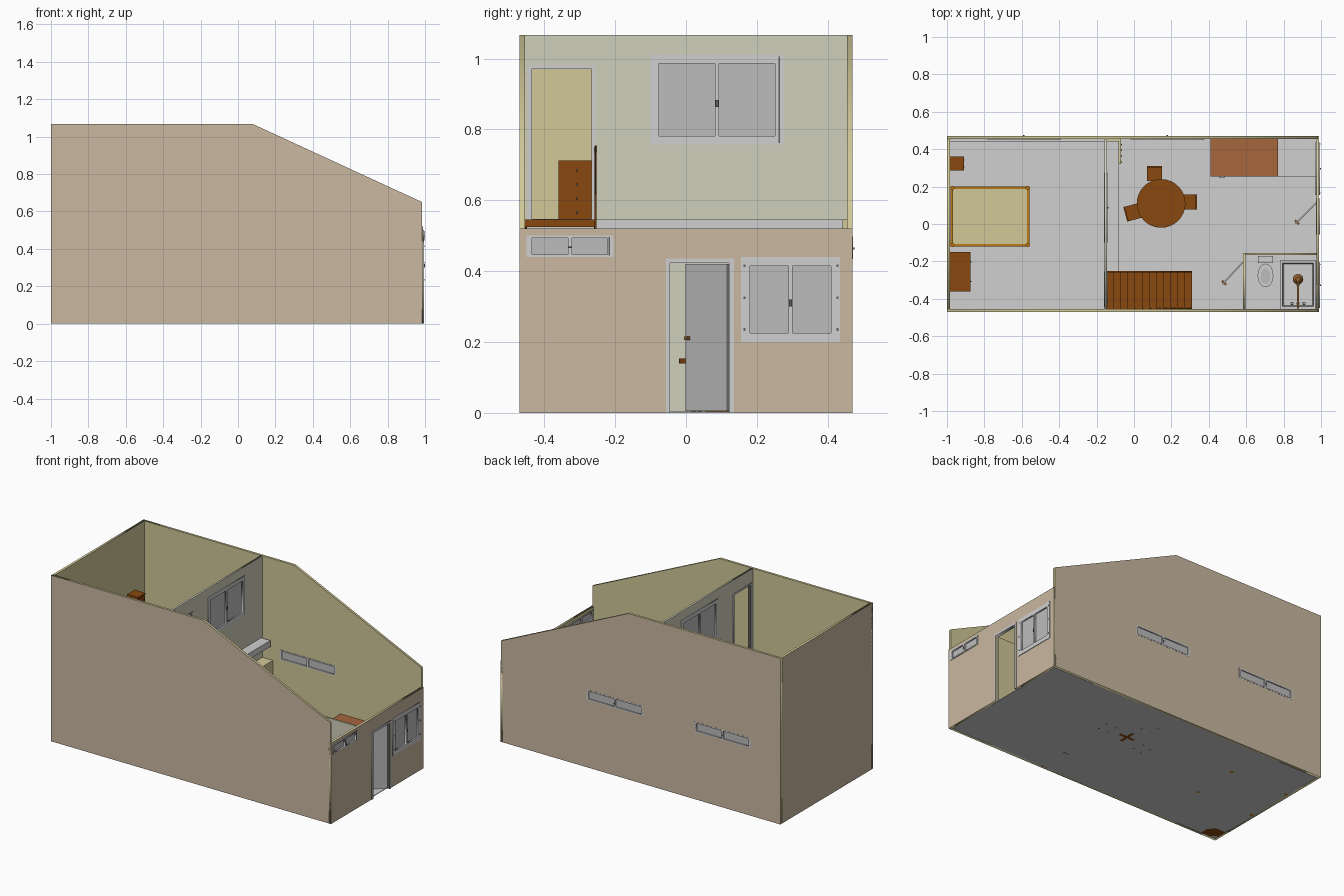
import bpy, bmesh, math
from mathutils import Matrix, Vector

if "Cube" in bpy.data.objects:
    bpy.data.objects.remove(bpy.data.objects["Cube"])


def mat(name, r, g, b):
    lin = lambda c: (c / 255 / 12.92) if c < 10 else ((c / 255 + 0.055) / 1.055) ** 2.4
    m = bpy.data.materials.new(name)
    m.diffuse_color = (lin(r), lin(g), lin(b), 1)
    m.use_nodes = True
    m.node_tree.nodes["Principled BSDF"].inputs["Base Color"].default_value = m.diffuse_color
    return m


TAN = mat("tan_render", 202, 184, 160)
CREAM = mat("cream_plaster", 209, 200, 152)
PALE = mat("pale_partition", 208, 208, 188)
LIGHT = mat("light_grey", 208, 208, 208)
GREY = mat("mid_grey", 188, 188, 188)
BROWN = mat("brown_wood", 137, 72, 16)
GOLD = mat("golden_wood", 190, 122, 18)
RUST = mat("rust_worktop", 166, 102, 60)
DARK = mat("dark_metal", 95, 95, 95)
BRASS = mat("brass", 150, 98, 45)


def finish(name, bm, mats, M=None, smooth=False):
    me = bpy.data.meshes.new(name)
    bmesh.ops.recalc_face_normals(bm, faces=bm.faces)
    if M:
        bm.transform(M)
    bm.to_mesh(me)
    bm.free()
    for m in mats:
        me.materials.append(m)
    if smooth:
        me.shade_smooth()
        me.set_sharp_from_angle(angle=math.radians(35))
    ob = bpy.data.objects.new(name, me)
    bpy.context.collection.objects.link(ob)
    return ob


def boxes(name, m, *bs, M=None):
    """One object from boxes (x0, x1, y0, y1, z0, z1)."""
    bm = bmesh.new()
    for x0, x1, y0, y1, z0, z1 in bs:
        T = Matrix.Translation(((x0 + x1) / 2, (y0 + y1) / 2, (z0 + z1) / 2))
        bmesh.ops.create_cube(bm, size=1, matrix=T @ Matrix.Diagonal((x1 - x0, y1 - y0, z1 - z0, 1)))
    return finish(name, bm, [m], M)


def cone(name, m, x, y, z0, z1, r0, r1, sy=1.0, n=24):
    bm = bmesh.new()
    T = Matrix.Translation((x, y, (z0 + z1) / 2)) @ Matrix.Diagonal((1, sy, 1, 1))
    bmesh.ops.create_cone(bm, cap_ends=True, segments=n, radius1=r0, radius2=r1, depth=z1 - z0, matrix=T)
    return finish(name, bm, [m], smooth=True)


def rect(u0, u1, z0, z1):
    return [(u0, z0), (u1, z0), (u1, z1), (u0, z1)]


def wall(name, axis, p, t, outline, holes, out, mats):
    """Extruded outline with holes; faces towards `out` take mats[0], the rest mats[1]."""
    cu = bpy.data.curves.new(name, 'CURVE')
    cu.dimensions, cu.fill_mode, cu.extrude = '2D', 'BOTH', t / 2
    for pts in [outline] + holes:
        s = cu.splines.new('POLY')
        s.points.add(len(pts) - 1)
        for q, (u, z) in zip(s.points, pts):
            q.co = (u, z, 0, 1)
        s.use_cyclic_u = True
    tmp = bpy.data.objects.new(name + "_outline", cu)
    bpy.context.collection.objects.link(tmp)
    bpy.context.view_layer.update()
    me = bpy.data.meshes.new_from_object(tmp.evaluated_get(bpy.context.evaluated_depsgraph_get()))
    bpy.data.objects.remove(tmp)
    bm = bmesh.new()
    bm.from_mesh(me)
    bmesh.ops.remove_doubles(bm, verts=bm.verts, dist=1e-5)
    for v in bm.verts:
        a, b, c = v.co
        v.co = (p + t / 2 + c, a, b) if axis == 'x' else (a, p + t / 2 + c, b)
    bmesh.ops.recalc_face_normals(bm, faces=bm.faces)
    for f in bm.faces:
        f.normal_update()
        f.material_index = 0 if f.normal.dot(Vector(out)) > 0.5 else 1
    return finish(name, bm, mats)


def window(name, axis, p, t, u0, u1, z0, z1, side, b=0.02, hinge=True):
    """Frame ring, two panes, latch and a side bar; `side` is the outward sign."""
    mid = (u0 + u1) / 2
    bz = min(b, (z1 - z0) * 0.12)
    panes = [rect(u0 + b, mid - 0.006, z0 + bz, z1 - bz), rect(mid + 0.006, u1 - b, z0 + bz, z1 - bz)]
    wall(name + "_frame", axis, p - 0.004, t + 0.008, rect(u0, u1, z0, z1), panes, (0, 0, 1), [LIGHT, LIGHT])
    def put(part, m, ua, ub, pa, pb, za, zb):
        boxes(name + part, m, (pa, pb, ua, ub, za, zb) if axis == 'x' else (ua, ub, pa, pb, za, zb))
    put("_panes", GREY, u0 + b, u1 - b, p + t * 0.35, p + t * 0.65, z0 + bz, z1 - bz)
    face = p + t + 0.004 if side > 0 else p - 0.008
    h = (z1 - z0) * 0.04
    zm = (z0 + z1) / 2 - h
    put("_latch", DARK, mid - 0.004, mid + 0.004, face, face + 0.005, zm - h, zm + h)
    if hinge:
        put("_bar", DARK, u1 - 0.014, u1 - 0.01, face, face + 0.002, z0 + 0.004, z1 - 0.004)


# Outer shell
PROFILE = [(-1, 0), (0.985, 0), (0.985, 0.65), (0.08, 1.067), (-1, 1.067)]
SLOTS = [(-0.787, -0.39), (-0.021, 0.376)]
wall("front_wall", 'y', -0.47, 0.015, PROFILE, [], (0, -1, 0), [TAN, CREAM])
wall("back_wall", 'y', 0.455, 0.015, PROFILE, [rect(a, b, 0.434, 0.498) for a, b in SLOTS], (0, 1, 0), [TAN, CREAM])
wall("left_wall", 'x', -1, 0.015, rect(-0.469, 0.469, 0, 1.066), [], (-1, 0, 0), [TAN, CREAM])
wall("right_wall", 'x', 0.975, 0.015,
     [(-0.47, 0), (-0.045, 0), (-0.045, 0.425), (0.125, 0.425), (0.125, 0), (0.47, 0), (0.47, 0.52), (-0.47, 0.52)],
     [rect(0.165, 0.425, 0.21, 0.43), rect(-0.44, -0.215, 0.447, 0.493)], (1, 0, 0), [TAN, CREAM])
boxes("ground_floor", LIGHT, (-0.985, 0.975, -0.455, 0.455, 0, 0.004))
for i, (a, b) in enumerate(SLOTS):
    window(f"slot_window_{i}", 'y', 0.457, 0.01, a, b, 0.434, 0.498, 1, 0.012, False)
window("living_window", 'x', 0.975, 0.015, 0.155, 0.435, 0.2, 0.44, 1, 0.026, False)
boxes("living_window_hinges", DARK, *[(0.993, 0.996, y - 0.003, y + 0.003, z - 0.004, z + 0.004)
                                      for y in (0.165, 0.427) for z in (0.235, 0.325, 0.415)])
window("bath_window", 'x', 0.975, 0.015, -0.45, -0.205, 0.44, 0.5, 1, 0.016)
wall("entrance_frame", 'x', 0.972, 0.022,
     [(-0.057, 0), (-0.045, 0), (-0.045, 0.423), (0.122, 0.423), (0.122, 0), (0.135, 0), (0.135, 0.435), (-0.057, 0.435)],
     [], (1, 0, 0), [LIGHT, LIGHT])


# Open doors with round knobs
def door(name, x, y, length, deg):
    M = Matrix.Translation((x, y, 0)) @ Matrix.Rotation(math.radians(deg), 4, 'Z')
    boxes(name + "_leaf", GREY, (0, length, -0.004, 0.004, 0.006, 0.42), M=M)
    boxes(name + "_knob", BRASS, (length - 0.018, length - 0.006, -0.015, 0.015, 0.205, 0.215), M=M)


door("entrance_door", 0.98, 0.118, 0.165, 225)
door("bath_door", 0.582, -0.205, 0.16, 227)

# Upper floor slab and the partitions on both floors
boxes("upper_floor", LIGHT, (-0.985, -0.155, -0.455, 0.443, 0.505, 0.545),
      (-0.155, -0.08, -0.252, 0.443, 0.505, 0.545))
wall("upper_partition", 'x', -0.157, 0.012, rect(-0.455, 0.455, 0.545, 1.067),
     [rect(-0.435, -0.265, 0.547, 0.97), rect(-0.09, 0.265, 0.77, 1.0)], (1, 0, 0), [PALE, PALE])
wall("lower_partition", 'x', -0.157, 0.012, rect(-0.455, 0.455, 0.004, 0.505), [], (1, 0, 0), [PALE, PALE])
wall("upper_door_frame", 'x', -0.16, 0.018,
     [(-0.445, 0.545), (-0.434, 0.545), (-0.434, 0.97), (-0.266, 0.97), (-0.266, 0.545), (-0.255, 0.545),
      (-0.255, 0.98), (-0.445, 0.98)], [], (1, 0, 0), [LIGHT, LIGHT])
window("upper_window", 'x', -0.157, 0.012, -0.1, 0.275, 0.757, 1.01, 1, 0.024)

# Staircase: treads, stringers and handrail
N, X0, X1 = 12, 0.31, -0.145
dx, dz = (X1 - X0) / N, 0.545 / N
boxes("stair_treads", BROWN, *[(X0 + (i + 1) * dx, X0 + i * dx, -0.454, -0.256, (i + 1) * dz - 0.02, (i + 1) * dz)
                               for i in range(N)])
for i, y in enumerate((-0.455, -0.259)):
    wall(f"stair_stringer_{i}", 'y', y, 0.006, [(X0, 0), (X0, 0.045), (X1, 0.545), (X1, 0.48), (X0 - 0.04, 0)],
         [], (0, 1, 0), [BROWN, BROWN])
wall("handrail", 'y', -0.258, 0.006, [(X0, 0.235), (X0, 0.255), (X1, 0.755), (X1, 0.735)], [], (0, 1, 0), [BROWN, BROWN])
boxes("balusters", BROWN, *[(x, x + 0.008, -0.258, -0.252, z, z + 0.2)
                            for x, z in [(X0 - 0.008, 0.04), (0.19, 0.16), (0.08, 0.28), (-0.03, 0.41), (X1, 0.54)]])


# Bedroom furniture, repeated on both floors
def bed(name, z):
    boxes(name + "_rails", GOLD, (-0.98, -0.56, -0.12, -0.108, z + 0.03, z + 0.07), (-0.98, -0.56, 0.188, 0.2, z + 0.03, z + 0.07),
          (-0.98, -0.968, -0.12, 0.2, z + 0.03, z + 0.13), (-0.572, -0.56, -0.12, 0.2, z + 0.03, z + 0.08))
    for i in range(4):
        x, y = (-0.972, -0.568)[i % 2], (-0.112, 0.192)[i // 2]
        cone(f"{name}_post_{i}", GOLD, x, y, z, z + (0.14 if i % 2 == 0 else 0.09), 0.012, 0.012, n=12)
    boxes(name + "_mattress", CREAM, (-0.968, -0.572, -0.108, 0.188, z + 0.035, z + 0.078))


def drawers(name, x0, x1, y0, y1, z0, z1, n):
    h = (z1 - z0 - 0.008) / n
    boxes(name + "_body", BROWN, (x0, x1 - 0.004, y0, y1, z0, z1 - 0.008), (x0, x1, y0, y1, z1 - 0.008, z1))
    boxes(name + "_fronts", BROWN, *[(x1 - 0.004, x1, y0 + 0.004, y1 - 0.004, z0 + i * h + 0.003, z0 + (i + 1) * h - 0.003)
                                     for i in range(n)])
    boxes(name + "_knobs", DARK, *[(x1, x1 + 0.005, y - 0.003, y + 0.003, z0 + (i + .5) * h - 0.003, z0 + (i + .5) * h + 0.003)
                                   for i in range(n) for y in (y0 * .75 + y1 * .25, y0 * .25 + y1 * .75)])


bed("upper_bed", 0.545)
bed("lower_bed", 0)
drawers("upper_chest", -0.985, -0.875, -0.36, -0.15, 0.545, 0.712, 4)
drawers("nightstand", -0.985, -0.91, 0.285, 0.36, 0.545, 0.66, 2)
drawers("lower_chest", -0.985, -0.875, -0.45, -0.36, 0, 0.16, 3)

# Dining table with a crossed foot, and three chairs
cone("table_top", BROWN, 0.145, 0.11, 0.14, 0.154, 0.13, 0.13, n=32)
cone("table_column", BROWN, 0.145, 0.11, 0.01, 0.14, 0.014, 0.014, n=16)
boxes("table_foot", BROWN, (0.09, 0.2, 0.1, 0.12, 0, 0.014), (0.135, 0.155, 0.055, 0.165, 0, 0.013))
for i, (x, y, deg) in enumerate([(0.11, 0.27, 0), (0.298, 0.117, -90), (-0.008, 0.062, 105)]):
    M = Matrix.Translation((x, y, 0)) @ Matrix.Rotation(math.radians(deg), 4, 'Z')
    legs = [(a, a + 0.01, b, b + 0.01, 0, 0.08) for a in (-0.038, 0.028) for b in (-0.038, 0.028)]
    boxes(f"chair_{i}", BROWN, (-0.04, 0.04, -0.04, 0.04, 0.08, 0.09), (-0.04, 0.04, 0.032, 0.04, 0.12, 0.2),
          (-0.038, -0.028, 0.032, 0.039, 0.09, 0.12), (0.028, 0.038, 0.032, 0.039, 0.09, 0.12), *legs, M=M)

# Kitchen units along the back wall and the cupboard by the partition
boxes("worktop", RUST, (0.41, 0.77, 0.255, 0.455, 0.18, 0.2))
boxes("worktop_cabinet", LIGHT, (0.415, 0.765, 0.265, 0.455, 0.004, 0.18))
boxes("cabinet_pull", LIGHT, (0.455, 0.485, 0.245, 0.265, 0.14, 0.15))
boxes("side_counter", LIGHT, (0.77, 0.975, 0.25, 0.455, 0.004, 0.19))
boxes("cupboard", CREAM, (-0.145, -0.07, 0.32, 0.455, 0.004, 0.415))
boxes("cupboard_knobs", BRASS, *[(-0.07, -0.064, y, y + 0.008, 0.24, 0.25) for y in (0.33, 0.36, 0.39, 0.42)])

# Bathroom walls
wall("bath_side_wall", 'x', 0.583, 0.012,
     [(-0.455, 0.004), (-0.37, 0.004), (-0.37, 0.42), (-0.205, 0.42), (-0.205, 0.004), (-0.155, 0.004), (-0.155, 0.505), (-0.455, 0.505)],
     [], (-1, 0, 0), [PALE, CREAM])
wall("bath_back_wall", 'y', -0.167, 0.012, rect(0.595, 0.975, 0.004, 0.505), [], (0, 1, 0), [PALE, CREAM])

# Toilet
boxes("toilet_tank", LIGHT, (0.668, 0.738, -0.205, -0.172, 0.09, 0.17), (0.664, 0.742, -0.209, -0.17, 0.17, 0.18))
cone("toilet_base", LIGHT, 0.703, -0.27, 0, 0.085, 0.026, 0.038, 1.5)
cone("toilet_seat", LIGHT, 0.703, -0.275, 0.085, 0.095, 0.042, 0.042, 1.5)
cone("toilet_water", GREY, 0.703, -0.28, 0.095, 0.0965, 0.026, 0.026, 1.6)

# Shower tray with sunken top, taps, pipe and head
bm = bmesh.new()
bmesh.ops.create_cube(bm, size=1, matrix=Matrix.Translation((0.877, -0.325, 0.034)) @ Matrix.Diagonal((0.194, 0.258, 0.06, 1)))
bm.normal_update()
top = [f for f in bm.faces if f.normal.z > 0.9]
bmesh.ops.inset_region(bm, faces=top, thickness=0.016)
bmesh.ops.bevel(bm, geom=[e for e in top[0].edges], offset=0.002, segments=1, affect='EDGES')
low = max((f for f in bm.faces if f.normal.z > 0.9), key=lambda f: f.calc_area())
bmesh.ops.inset_region(bm, faces=[low], thickness=0.008, depth=-0.035)
finish("shower_tray", bm, [LIGHT])
cone("shower_drain", DARK, 0.877, -0.325, 0.025, 0.031, 0.01, 0.01, n=16)
for i, x in enumerate((0.845, 0.877, 0.909)):
    cone(f"tap_{i}", GREY, x, -0.425, 0.06, 0.085, 0.009, 0.007, n=12)
boxes("shower_pipe", BRASS, (0.872, 0.882, -0.452, -0.442, 0.06, 0.38), (0.872, 0.882, -0.452, -0.3, 0.375, 0.385))
cone("shower_head", BRASS, 0.877, -0.295, 0.355, 0.378, 0.028, 0.012, n=16)
